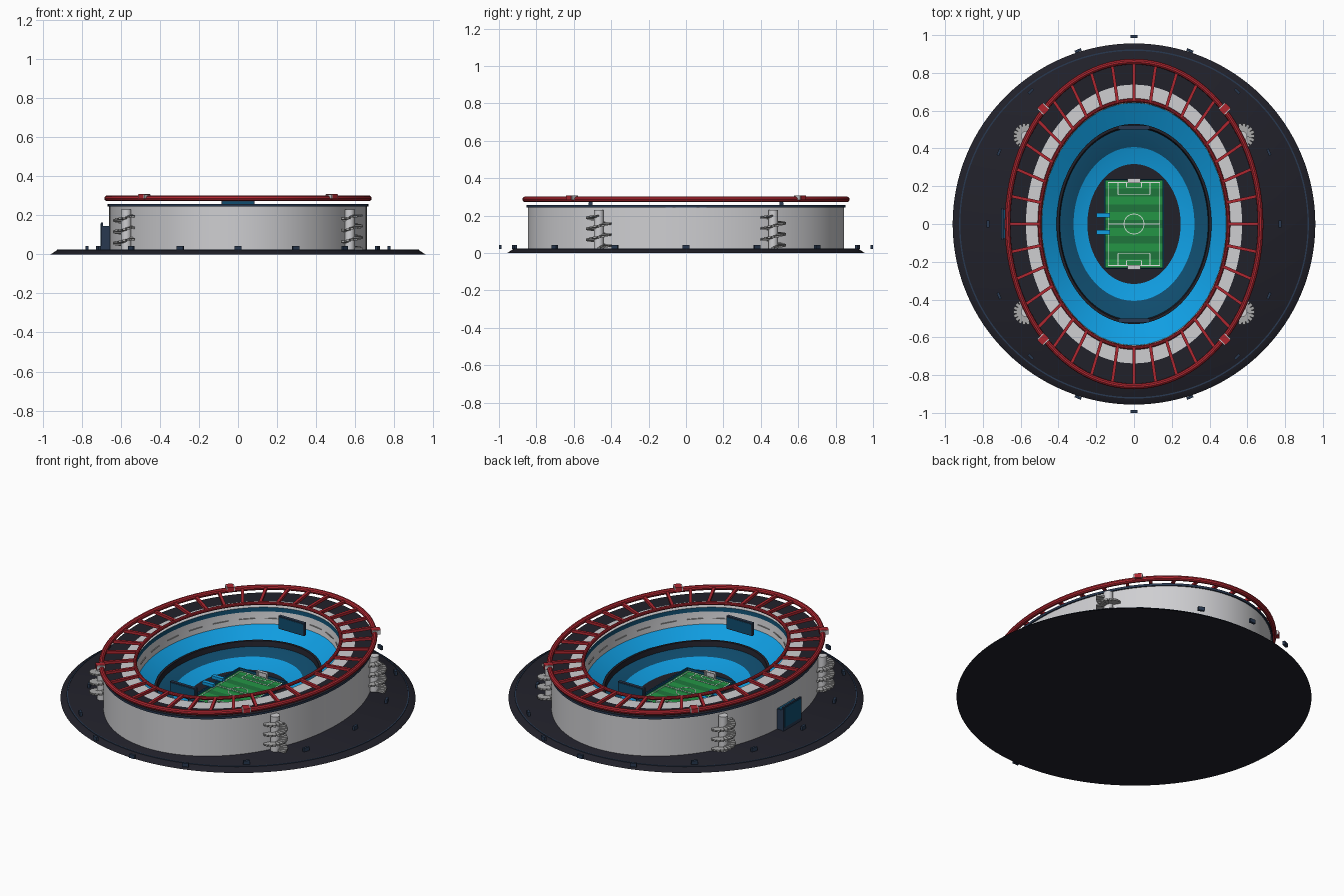
import bpy, bmesh, math
from mathutils import Matrix, Vector

if "Cube" in bpy.data.objects:
    bpy.data.objects.remove(bpy.data.objects["Cube"])

COLOURS = {
    "light_grey": (0.62, 0.62, 0.64), "charcoal": (0.015, 0.015, 0.023),
    "navy": (0.021, 0.04, 0.08), "deep_blue": (0.005, 0.075, 0.16),
    "bright_blue": (0.005, 0.34, 0.76), "red": (0.43, 0.02, 0.03),
    "grass": (0.017, 0.3, 0.06), "dark_grass": (0.013, 0.18, 0.045),
    "mid_grey": (0.4, 0.4, 0.4), "white": (0.8, 0.8, 0.8),
}
MATS = {}
for name, rgb in COLOURS.items():
    m = bpy.data.materials.new(name)
    m.use_nodes = True
    m.diffuse_color = (*rgb, 1)
    m.node_tree.nodes["Principled BSDF"].inputs["Base Color"].default_value = (*rgb, 1)
    MATS[name] = m


def finish(name, bm, mats, smooth=False):
    bmesh.ops.recalc_face_normals(bm, faces=bm.faces)
    me = bpy.data.meshes.new(name)
    bm.to_mesh(me)
    bm.free()
    for m in mats:
        me.materials.append(MATS[m])
    ob = bpy.data.objects.new(name, me)
    bpy.context.collection.objects.link(ob)
    if smooth:
        bpy.ops.object.select_all(action='DESELECT')
        ob.select_set(True)
        bpy.context.view_layer.objects.active = ob
        bpy.ops.object.shade_smooth_by_angle(angle=math.radians(35))
    return ob


def oval(name, profile, bands, closed=False, n=96):
    """Sweep (rx, ry, z) points round an oval; one colour name per band."""
    bm = bmesh.new()
    mats = list(dict.fromkeys(bands))
    turn = [math.tau * i / n for i in range(n)]
    rings = [[bm.verts.new((rx * math.cos(t), ry * math.sin(t), z)) for t in turn]
             for rx, ry, z in profile]
    pairs = list(zip(rings, rings[1:] + rings[:1])) if closed else list(zip(rings, rings[1:]))
    for k, (a, b) in enumerate(pairs):
        for i in range(n):
            j = (i + 1) % n
            f = bm.faces.new((a[i], a[j], b[j], b[i]))
            f.material_index = mats.index(bands[k % len(bands)])
    if not closed:
        for ring, band in ((rings[0], bands[0]), (rings[-1], bands[-1])):
            bm.faces.new(ring).material_index = mats.index(band)
    return finish(name, bm, mats, True)


def oval_tube(name, rx, ry, z, r, mat):
    ang = [math.tau * i / 10 for i in range(10)]
    return oval(name, [(rx + r * math.cos(a), ry + r * math.cos(a), z + r * math.sin(a))
                       for a in ang], [mat], True)


def box(bm, loc, size, rot=0.0, mat=0):
    mx = Matrix.Translation(loc) @ Matrix.Rotation(rot, 4, 'Z') @ Matrix.Diagonal((*size, 1))
    for v in bmesh.ops.create_cube(bm, size=1, matrix=mx)["verts"]:
        for f in v.link_faces:
            f.material_index = mat


def boxes(name, items, mats):
    bm = bmesh.new()
    for it in items:
        box(bm, *it)
    return finish(name, bm, mats)


# Ground disc with a thin trim line
oval("ground_disc", [(.96, .956, 0), (.926, .924, .022)], ["charcoal"], n=128)
oval("ground_trim", [(.926, .924, .021), (.926, .924, .025), (.919, .917, .025), (.919, .917, .021)],
     ["navy"], True, 128)

# Outer wall, rim, roof and seating tiers in one sweep, from outside to the floor
oval("stadium_bowl", [
    (.66, .845, .015), (.66, .845, .245), (.668, .853, .245), (.668, .853, .258),
    (.572, .738, .258), (.50, .655, .258), (.498, .653, .234), (.487, .641, .165),
    (.41, .53, .108), (.41, .53, .118), (.397, .515, .118), (.392, .508, .088),
    (.32, .407, .07), (.245, .315, .03)],
    ["light_grey", "navy", "navy", "charcoal", "light_grey", "deep_blue", "light_grey",
     "bright_blue", "charcoal", "charcoal", "charcoal", "deep_blue", "bright_blue"])
# Dark floor round the pitch
oval("arena_floor", [(.25, .32, .025), (.25, .32, .031)], ["charcoal"])

# Red roof truss
oval_tube("outer_roof_ring", .67, .86, .287, .015, "red")
oval_tube("inner_roof_ring", .50, .655, .283, .010, "red")
spokes = []
for i in range(36):
    t = math.tau * i / 36
    c, s = math.cos(t), math.sin(t)
    a, b = Vector((.50 * c, .655 * s, .284)), Vector((.67 * c, .86 * s, .284))
    d = b - a
    spokes.append(((a + b) / 2, (d.length, .016, .016), math.atan2(d.y, d.x)))
boxes("roof_spokes", spokes, ["red"])

# Floodlights on the outer ring
lamps = []
for sx in (-1, 1):
    for sy in (-1, 1):
        p = Vector((sx * .48, sy * .61, .296))
        rot = math.atan2(sy * .61, sx * .48 * 1.3) + math.pi / 2
        tangent = Vector((math.cos(rot), math.sin(rot), 0))
        lamps.append((p, (.036, .05, .026), rot, 0))
        for e in (-1, 1):
            lamps.append((p + tangent * .021 * e, (.006, .044, .022), rot, 1))
boxes("floodlights", lamps, ["red", "light_grey"])

# Slots along the inner wall
slots = []
for i in range(24):
    t = math.tau * (i + .5) / 24
    c, s = math.cos(t), math.sin(t)
    rot = math.atan2(.645 * c, -.491 * s)
    slots.append(((.490 * c, .644 * s, .196), (.09, .006, .005), rot))
boxes("wall_slots", slots, ["mid_grey"])

# Scoreboards at both ends
for label, s in (("front", -1), ("back", 1)):
    boxes(label + "_scoreboard", [((0, s * .51, .238), (.17, .018, .076), 0, 0),
                                  ((0, s * .51, .238), (.158, .022, .064), 0, 1)],
          ["navy", "deep_blue"])

# Spiral ramp towers
for sx in (-1, 1):
    for sy in (-1, 1):
        bm = bmesh.new()
        x, y = sx * .572, sy * .466
        bmesh.ops.create_cone(bm, cap_ends=True, segments=20, radius1=.026, radius2=.026,
                              depth=.21, matrix=Matrix.Translation((x, y, .125)))
        for f in bm.faces:
            f.material_index = 0
        steps = 54
        for k in range(steps):
            a = k * math.tau / 18
            box(bm, (x + .044 * math.cos(a), y + .044 * math.sin(a), .028 + .175 * k / steps),
                (.046, .017, .010), a, 1)
        side = ("front" if sy < 0 else "back") + ("_left" if sx > 0 else "_right")
        finish(side + "_ramp_tower", bm, ["light_grey", "mid_grey"], True)

# Gate posts round the grounds
posts = []
for i in range(16):
    t = math.tau * i / 16
    c, s = math.cos(t), math.sin(t)
    posts.append(((.773 * c, .993 * s, .033), (.014, .036, .022), math.atan2(s, c)))
boxes("gate_posts", posts, ["navy"])

# Entrance block on the right side
boxes("entrance", [((-.673, 0, .08), (.04, .16, .124), 0, 0),
                   ((-.697, 0, .093), (.010, .17, .142), 0, 0),
                   ((-.673, 0, .143), (.038, .15, .004), 0, 1),
                   ((-.703, 0, .10), (.004, .15, .115), 0, 1)], ["navy", "deep_blue"])

# Pitch in mown stripes
stripe = .46 / 11
boxes("pitch", [((0, -.23 + stripe * (i + .5), .034), (.30, stripe, .008), 0, i % 2)
                for i in range(11)], ["grass", "dark_grass"])

# Pitch markings
w, z = .004, .0385
lines = [((0, 0, z), (.27, w, .002))]
for s in (-1, 1):
    lines += [((s * .136, 0, z), (w, .44, .002)), ((0, s * .22, z), (.276, w, .002)),
              ((0, s * .155, z), (.17, w, .002)), ((0, s * .195, z), (.08, w, .002))]
    for e in (-1, 1):
        lines += [((e * .085, s * .188, z), (w, .066, .002)),
                  ((e * .04, s * .207, z), (w, .026, .002))]
boxes("pitch_lines", lines, ["white"])
oval("centre_circle", [(.055, .055, .037), (.055, .055, .0395), (.051, .051, .0395), (.051, .051, .037)],
     ["white"], True, 48)

# Advertising boards along the pitch edge
boards = []
for s in (-1, 1):
    boards += [((s * .156, 0, .04), (.008, .476, .022)), ((s * .095, .236, .04), (.12, .006, .022)),
               ((s * .095, -.236, .04), (.12, .006, .022))]
boxes("pitch_boards", boards, ["deep_blue"])

# Goals: posts, bar and net back
goal = []
for s in (-1, 1):
    goal += [((0, s * .238, .05), (.066, .004, .034)), ((0, s * .230, .067), (.07, .018, .004))]
    for e in (-1, 1):
        goal.append(((e * .033, s * .230, .05), (.004, .018, .034)))
boxes("goals", goal, ["light_grey"])

# Team shelters
boxes("team_shelters", [((-.163, y, .058), (.072, .024, .018)) for y in (-.043, .047)],
      ["bright_blue"])
